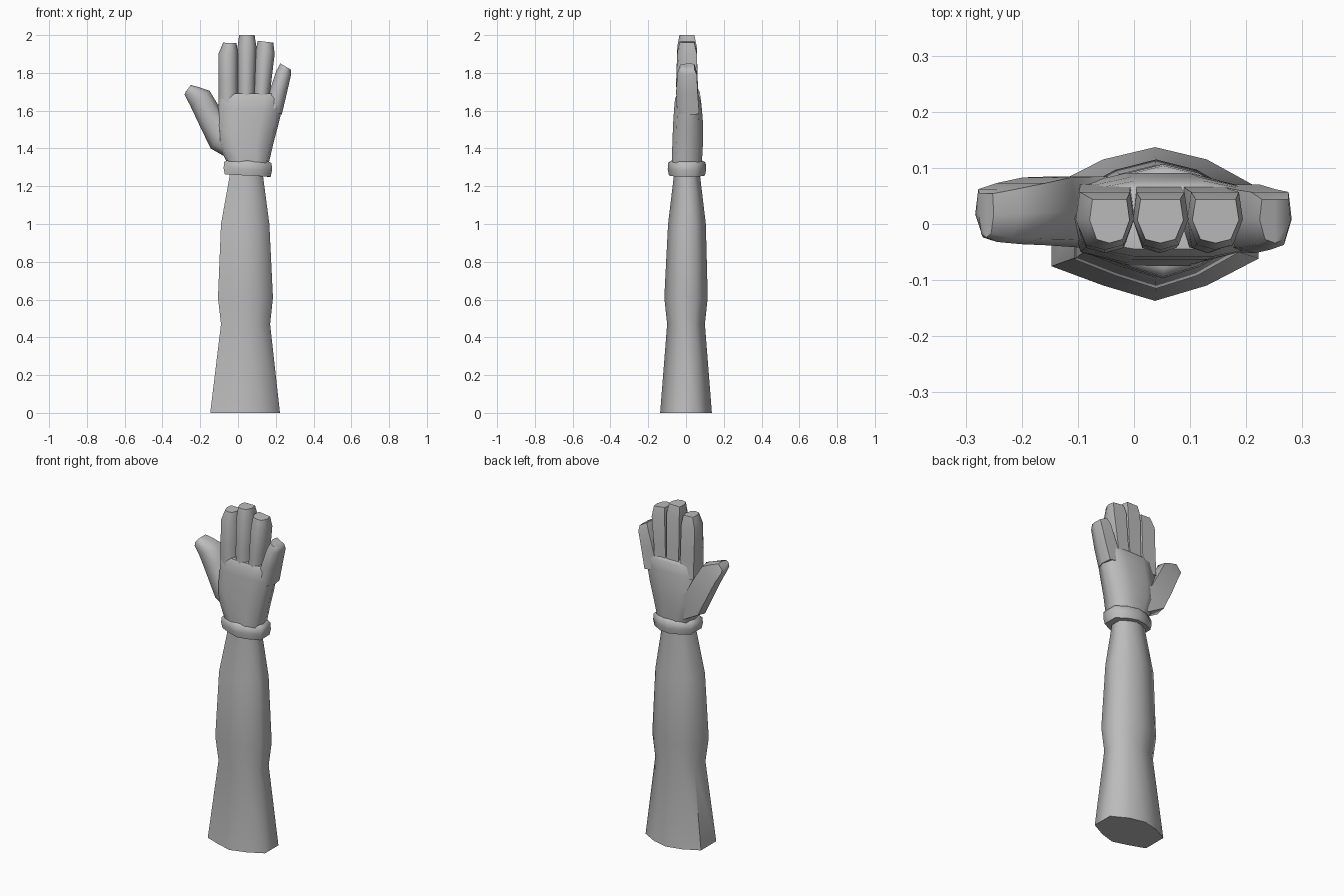
import bpy, bmesh, math

grey = bpy.data.materials.new("plain_grey")
grey.diffuse_color = (0.5, 0.5, 0.5, 1)

# Normalised cross-sections: u runs across the part, v runs front to back
ARM = [(0, 1), (.5, .84), (1, .47), (1, -.45), (.5, -.8),
       (0, -1), (-.5, -.8), (-1, -.55), (-1, .5), (-.5, .84)]
PALM = [(-.9, .75), (-.4, 1), (.3, 1), (.88, .7), (1, 0),
        (.88, -.75), (.4, -1), (-.4, -1), (-.9, -.75), (-1, 0)]
FINGER = [(-.86, 1), (0, 1), (.86, 1), (1, .05), (.65, -.83),
          (0, -1), (-.65, -.83), (-1, .05)]


def loft(name, profile, sections):
    """Each section: left x, left z, right x, right z, front y, back y."""
    bm = bmesh.new()
    rings = []
    for ax, az, bx, bz, y0, y1 in sections:
        ring = []
        for u, v in profile:
            t, s = (u + 1) / 2, (v + 1) / 2
            ring.append(bm.verts.new((ax + (bx - ax) * t, y0 + (y1 - y0) * s,
                                      az + (bz - az) * t)))
        rings.append(ring)
    n = len(profile)
    for r0, r1 in zip(rings, rings[1:]):
        for i in range(n):
            j = (i + 1) % n
            bm.faces.new((r0[i], r0[j], r1[j], r1[i]))
    bm.faces.new(rings[0][::-1])
    bm.faces.new(rings[-1])
    bmesh.ops.recalc_face_normals(bm, faces=bm.faces[:])
    mesh = bpy.data.meshes.new(name)
    bm.to_mesh(mesh)
    bm.free()
    mesh.materials.append(grey)
    ob = bpy.data.objects.new(name, mesh)
    bpy.context.collection.objects.link(ob)
    bpy.ops.object.select_all(action='DESELECT')
    ob.select_set(True)
    bpy.context.view_layer.objects.active = ob
    bpy.ops.object.shade_smooth_by_angle(angle=math.radians(62))
    return ob


def level(z, x0, x1, y0, y1):
    return (x0, z, x1, z, y0, y1)


# Forearm and sleeve
loft("forearm", ARM, [
    level(0, -.147, .222, -.137, .137),
    level(.47, -.09, .17, -.10, .10),
    level(.61, -.106, .185, -.115, .115),
    level(1.0, -.09, .166, -.095, .105),
    level(1.25, -.045, .133, -.065, .075),
    level(1.30, -.045, .133, -.065, .075)])

# Rolled cuff, tilted slightly
loft("wrist_cuff", ARM, [
    (-.05, 1.265, .155, 1.25, -.075, .085),
    (-.07, 1.263, .173, 1.25, -.09, .10),
    (-.076, 1.295, .180, 1.285, -.097, .107),
    (-.074, 1.328, .178, 1.322, -.094, .104),
    (-.055, 1.338, .160, 1.332, -.078, .088)])

# Palm
loft("palm", PALM, [
    level(1.31, -.05, .160, -.075, .083),
    level(1.36, -.075, .172, -.075, .086),
    level(1.43, -.105, .188, -.072, .09),
    level(1.52, -.112, .212, -.069, .091),
    level(1.61, -.106, .234, -.063, .084),
    level(1.665, -.103, .245, -.058, .077),
    level(1.69, -.095, .235, -.045, .06)])

# Fingers: root, knuckle, last joint and rounded tip
fingers = {
    "index_finger": ((-.104, 1.60, .002, 1.60), (-.104, 1.76, .000, 1.76),
                     (-.104, 1.90, .000, 1.90), (-.079, 1.96, -.008, 1.957)),
    "middle_finger": ((-.002, 1.60, .088, 1.60), (-.002, 1.76, .092, 1.76),
                      (-.002, 1.94, .097, 1.94), (.006, 2.0, .088, 2.0)),
    "ring_finger": ((.078, 1.60, .162, 1.60), (.088, 1.76, .176, 1.75),
                    (.095, 1.92, .194, 1.90), (.104, 1.97, .187, 1.96)),
    "little_finger": ((.135, 1.60, .232, 1.58), (.172, 1.72, .258, 1.69),
                      (.203, 1.81, .281, 1.79), (.224, 1.85, .279, 1.818)),
}
depths = ((-.05, .07), (-.052, .062), (-.046, .057), (-.034, .044))
for name, secs in fingers.items():
    loft(name, FINGER, [s + d for s, d in zip(secs, depths)])

# Thumb, splayed outward from the heel of the hand
loft("thumb", FINGER, [
    (-.04, 1.34, .03, 1.50, -.05, .075),
    (-.145, 1.40, -.045, 1.52, -.042, .085),
    (-.205, 1.525, -.105, 1.63, -.038, .083),
    (-.252, 1.625, -.15, 1.705, -.036, .073),
    (-.283, 1.685, -.205, 1.724, -.032, .062),
    (-.277, 1.70, -.25, 1.736, -.024, .054)])
